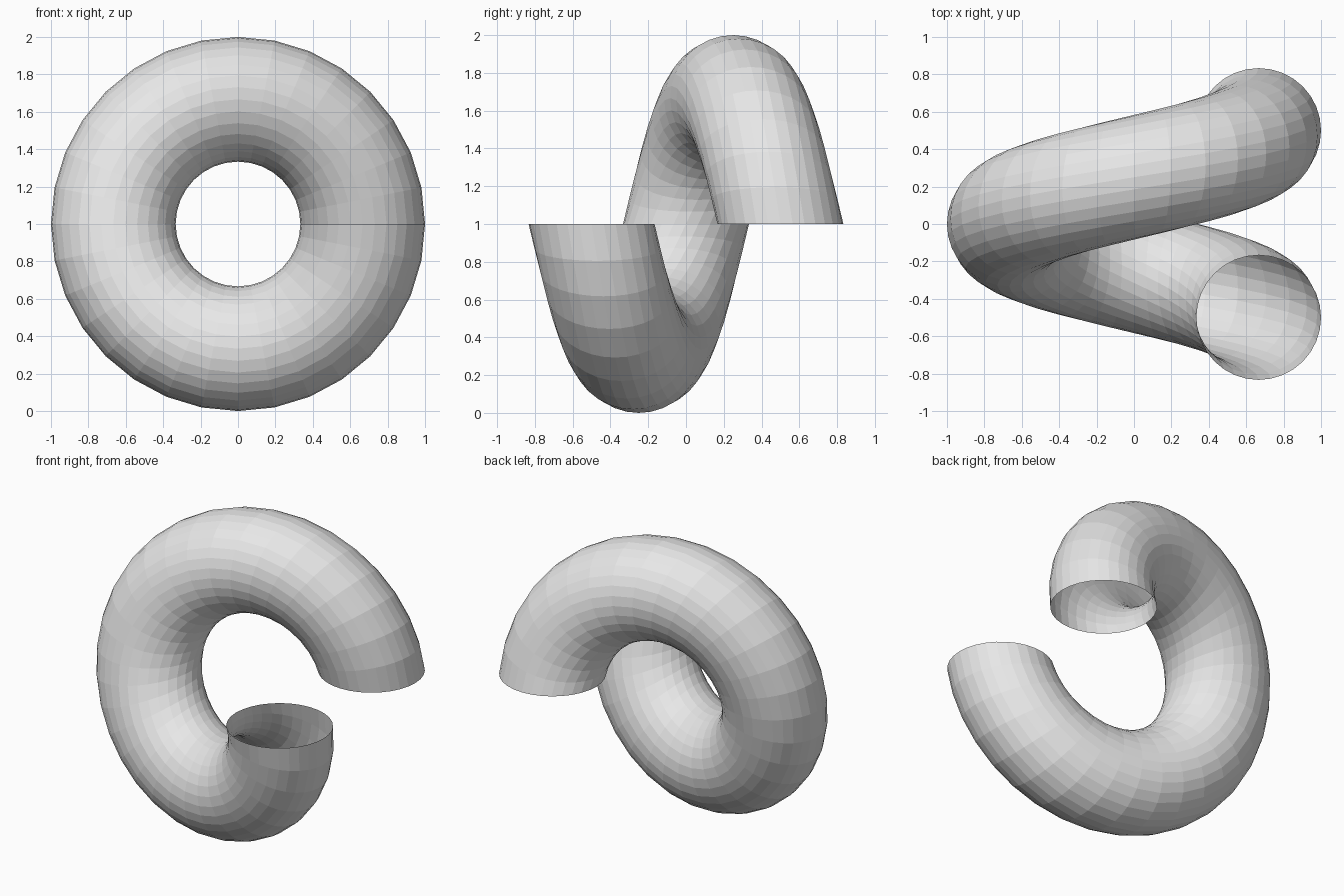
import bpy, bmesh, math
from mathutils import Matrix

cube = bpy.data.objects.get("Cube")
if cube:
    bpy.data.objects.remove(cube, do_unlink=True)

STEPS = 32
TUBE_RADIUS = 1 / 3
PATH_RADIUS = 2 / 3

# Plain grey surface
grey = bpy.data.materials.new("light_grey")
grey.use_nodes = True
colour = (0.8, 0.8, 0.8, 1)
grey.diffuse_color = colour
grey.node_tree.nodes["Principled BSDF"].inputs["Base Color"].default_value = colour

# Open ring, the start of the tube
bm = bmesh.new()
bmesh.ops.create_circle(bm, segments=STEPS, radius=TUBE_RADIUS,
                        matrix=Matrix.Translation((PATH_RADIUS, -0.5, 0)))

# One full screw turn about the y axis: down, left, up and back
bmesh.ops.spin(bm, geom=bm.verts[:] + bm.edges[:], cent=(0, 0, 0),
               axis=(0, 1, 0), dvec=(0, 1 / STEPS, 0),
               angle=math.tau, steps=STEPS, use_merge=False)
bmesh.ops.recalc_face_normals(bm, faces=bm.faces[:])

mesh = bpy.data.meshes.new("coil_tube")
bm.to_mesh(mesh)
bm.free()
mesh.materials.append(grey)
coil = bpy.data.objects.new("coil_tube", mesh)
coil.location.z = 1
bpy.context.collection.objects.link(coil)
